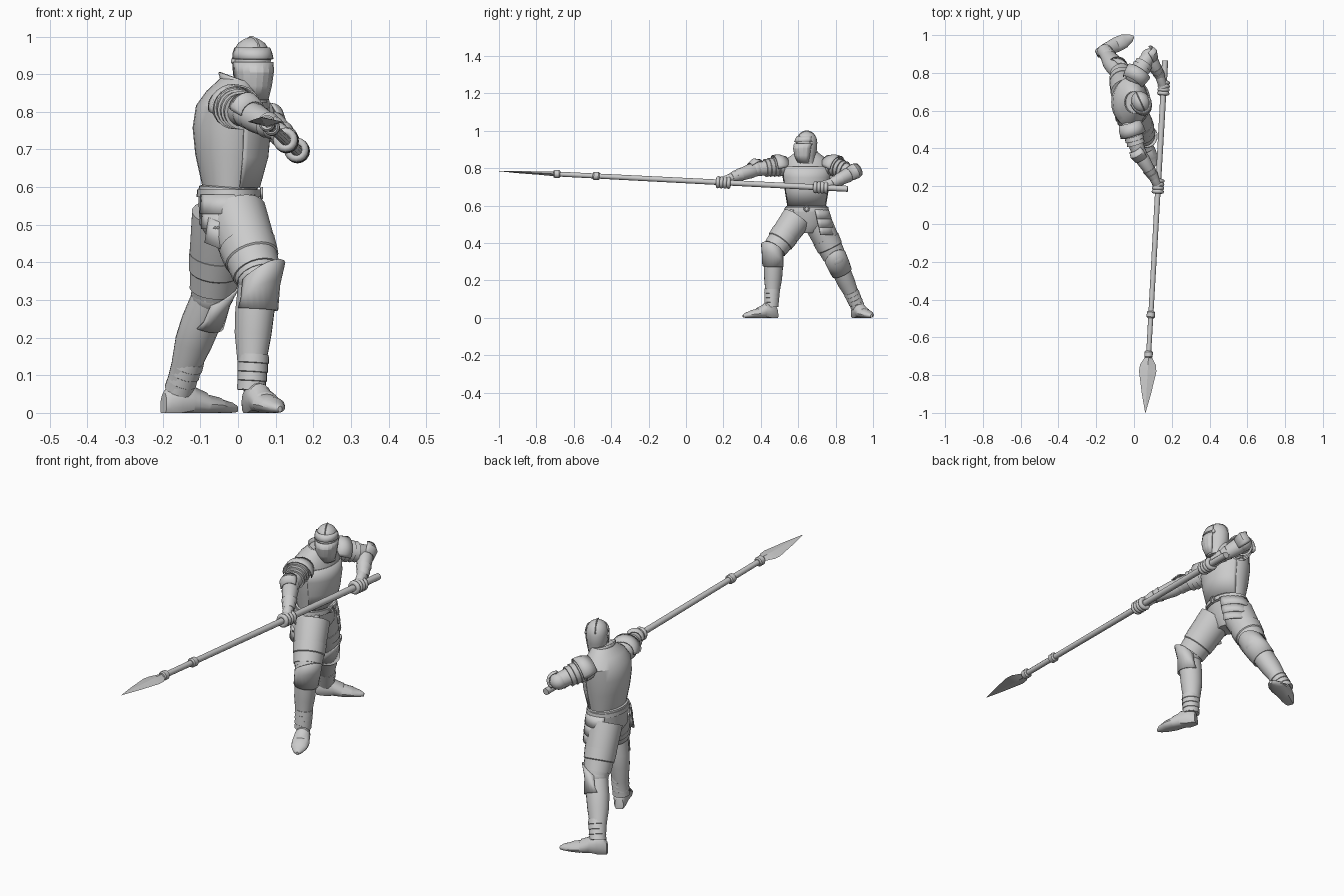
import bpy, bmesh, math
from mathutils import Vector as V

if "Cube" in bpy.data.objects:
    bpy.data.objects.remove(bpy.data.objects["Cube"])

X, Y, Z = V((1, 0, 0)), V((0, 1, 0)), V((0, 0, 1))


def finish(name, bm, thick=0, angle=32):
    bmesh.ops.recalc_face_normals(bm, faces=bm.faces)
    me = bpy.data.meshes.new(name)
    bm.to_mesh(me)
    bm.free()
    ob = bpy.data.objects.new(name, me)
    bpy.context.collection.objects.link(ob)
    bpy.ops.object.select_all(action='DESELECT')
    ob.select_set(True)
    bpy.context.view_layer.objects.active = ob
    if thick:
        m = ob.modifiers.new("plate", 'SOLIDIFY')
        m.thickness, m.offset = thick, 0
    bpy.ops.object.shade_smooth_by_angle(angle=math.radians(angle))
    return ob


def loft(name, rings, hint=X, sides=20, arc=None, thick=0.005, angle=32):
    """Skin elliptical rings (center, ru, rv[, normal]); arc in degrees makes an open plate."""
    bm = bmesh.new()
    axis = (V(rings[-1][0]) - V(rings[0][0])).normalized()
    a0, a1 = arc or (0, 360)
    n = sides + 1 if arc else sides
    rows = []
    for r in rings:
        t = V(r[3]).normalized() if len(r) > 3 else axis
        u = (hint - t * hint.dot(t)).normalized()
        v = t.cross(u)
        row = []
        for i in range(n):
            a = math.radians(a0 + (a1 - a0) * i / sides)
            p = V(r[0]) + u * r[1] * math.cos(a) + v * r[2] * math.sin(a)
            p.z = max(p.z, 0)
            row.append(bm.verts.new(p))
        rows.append(row)
    for A, B in zip(rows, rows[1:]):
        for i in range(sides):
            j = (i + 1) % n
            bm.faces.new((A[i], A[j], B[j], B[i]))
    if not arc:
        bm.faces.new(rows[0])
        bm.faces.new(rows[-1])
    return finish(name, bm, thick if arc else 0, angle)


def lames(name, p0, p1, r0, r1, n, flare=1.1, flat=1, **k):
    """Overlapping armour bands: a saw-tooth loft."""
    p0, p1, rings = V(p0), V(p1), []
    for i in range(n):
        for t, f in ((i / n, 1), ((i + .93) / n, flare)):
            r = (r0 + (r1 - r0) * t) * f
            rings.append((p0.lerp(p1, t), r, r * flat))
    return loft(name, rings, **k)


def ball(name, c, size, axis=Z):
    bm = bmesh.new()
    bmesh.ops.create_uvsphere(bm, u_segments=16, v_segments=10, radius=1)
    ob = finish(name, bm, angle=60)
    ob.location, ob.scale = c, size
    ob.rotation_mode = 'QUATERNION'
    ob.rotation_quaternion = axis.to_track_quat('Z', 'Y')
    return ob


def ring(name, c, R, r, axis):
    bpy.ops.mesh.primitive_torus_add(location=c, major_radius=R, minor_radius=r,
                                     major_segments=16, minor_segments=8,
                                     rotation=axis.to_track_quat('Z', 'Y').to_euler())
    bpy.context.object.name = name
    bpy.ops.object.shade_smooth_by_angle(angle=math.radians(60))


# spear
tip, butt = V((.06, -1, .785)), V((.165, .865, .69))
sdir = (butt - tip).normalized()
def on_spear(y):
    return tip.lerp(butt, (y + 1) / 1.865)
def spear_part(name, prof, **k):
    loft(name, [(on_spear(y), a, b) for y, a, b in prof], **k)
spear_part("spear_shaft", [(-.7, .013, .013), (.865, .016, .016)], sides=12)
spear_part("spear_blade", [(-1, .001, .001), (-.9, .024, .006), (-.78, .046, .009),
                           (-.745, .042, .011), (-.695, .013, .012)], sides=4, angle=20)
for y in (-.69, -.48):
    spear_part("spear_collar", [(y - .018, .017, .017), (y - .012, .022, .022),
                                (y + .012, .022, .022), (y + .018, .017, .017)], sides=14)

# torso armour
T = [(.575, -.024, .082, .115), (.597, -.024, .08, .11), (.6, -.022, .074, .104),
     (.68, -.02, .094, .117), (.75, -.02, .101, .128), (.81, -.02, .092, .132),
     (.85, -.012, .072, .108), (.885, 0, .048, .06)]
loft("cuirass", [((x, .645, z), a, b) for z, x, a, b in T], sides=28)
loft("breastplate", [((x + .004, .645, z), a, b, Z) for z, x, a, b in T[2:6]], arc=(-72, 72))
loft("waist_belt", [((-.024, .645, .574), .086, .119), ((-.024, .645, .594), .085, .116)], sides=28)
ring("belt_buckle", (.063, .645, .584), .013, .004, X)
loft("hips", [((-.028, .645, .455), .045, .05), ((-.028, .645, .5), .074, .105),
              ((-.026, .645, .58), .08, .113)])
# neck collar, higher at the nape
tilt = (.35, 0, 1)
loft("collar", [((.0, .645, .845), .066, .075, tilt), ((.004, .645, .868), .052, .056, tilt),
                ((.0, .645, .888), .053, .058, tilt)], arc=(0, 360))

# hip plates
def hip_plate(name, s, prof, arc):
    for i in range(len(prof) - 1):
        (z0, o0, w0), (z1, o1, w1) = prof[i:i + 2]
        loft(name, [((-.028, .645 + s * o0, z0), .088, .116, Z),
                    ((-.028, .645 + s * o1, z1 - .006), .09, .122, Z)],
             arc=(s * arc - w0, s * arc + w1), sides=10)
hip_plate("fauld_left", 1, [(.58, .0, 50), (.535, .01, 50), (.49, .018, 48), (.45, .024, 46)], 72)
hip_plate("fauld_right", -1, [(.58, .0, 55), (.535, .008, 52), (.495, .014, 45)], 88)
loft("tasset_point", [((-.03, .63, .5), .088, .118, (.4, 0, 1)),
                      ((-.045, .62, .435), .08, .108, (.4, 0, 1))], arc=(-125, -75), sides=8)

# legs
def leg(side, hip, knee, ankle, toe, heel, front, r):
    hip, knee, ankle, toe, heel, front = map(V, (hip, knee, ankle, toe, heel, front))
    mid = hip.lerp(knee, .55)
    loft(side + "_thigh", [(hip, r, r), (mid, r * .93, r * .9), (knee, r * .72, r * .72)], hint=front)
    lames(side + "_cuisse", hip.lerp(knee, .5), hip.lerp(knee, .95), r * .95, r * .76, 2, 1.05, hint=front)
    ball(side + "_knee_joint", knee, (.057, .057, .055))
    # greave with a raised point at the front of the knee
    up = (knee - ankle).normalized()
    slope = up - front * .75
    loft(side + "_knee_guard", [
        (knee + front * .012 + up * .008, .07, .06, slope), (knee + front * .006 - up * .045, .062, .058, slope),
        (knee - up * .085, .056, .054, up)], hint=front, arc=(-115, 115), sides=14)
    ts = [(.06, .052, .05), (.3, .053, .05), (.5, .05, .047), (.75, .039, .037), (.9, .037, .036), (1, .039, .037)]
    loft(side + "_greave", [(knee.lerp(ankle, t) - front * .006 * math.sin(t * 3), a, b) for t, a, b in ts], hint=front)
    lames(side + "_ankle_bands", knee.lerp(ankle, .68), ankle, .04, .036, 4, 1.07, hint=front)
    # pointed armoured shoe, flat sole
    prof = [(0, .02, .02, .035), (.06, .03, .026, .045), (.2, .034, .032, .05), (.36, .036, .036, .042),
            (.38, .033, .036, .039), (.55, .026, .04, .03), (.57, .023, .04, .027), (.75, .02, .037, .021),
            (.77, .018, .035, .019), (.92, .014, .022, .014), (1, .01, .006, .008)]
    loft(side + "_shoe", [(heel.lerp(toe, t) + Z * c, h, w) for t, c, w, h in prof], hint=Z, sides=16)
leg("front_leg", (-.005, .59, .53), (.054, .468, .36), (.036, .457, .06),
    (.112, .305, 0), (.028, .485, 0), V((.75, -.5, 0)).normalized(), .081)
leg("rear_leg", (-.045, .695, .53), (-.068, .8, .315), (-.157, .918, .06),
    (-.002, .992, 0), (-.198, .9, 0), V((.95, .1, .1)).normalized(), .078)

# arms
def arm(side, shoulder, elbow, wrist, hand_y, out):
    sh, el, wr, out = map(V, (shoulder, elbow, wrist, out))
    hand = on_spear(hand_y)
    d, f = (el - sh).normalized(), (wr - el).normalized()
    loft(side + "_upper_arm", [(sh, .046, .046), (el, .037, .037)], hint=Z)
    # layered shoulder plates
    ball(side + "_shoulder_cap", sh + Z * .002, (.057, .057, .045), d)
    lames(side + "_shoulder_plates", sh - d * .005, sh + d * .088, .052, .043, 4, 1.13, hint=Z)
    loft(side + "_shoulder_wing", [(sh - d * .035, .045, .055), (sh + d * .0, .06, .064), (sh + d * .035, .062, .067)],
         hint=Z, arc=(-100, 100), sides=14)
    # elbow guard
    ball(side + "_elbow_guard", el, (.041, .041, .039))
    loft(side + "_elbow_wing", [(el + out * .012 - f * .03, .034, .034, f), (el + out * .016, .042, .042, f),
                                (el + out * .012 + f * .035, .032, .036, f)], hint=out, arc=(-75, 75), sides=10)
    loft(side + "_forearm", [(el, .034, .034), (el.lerp(wr, .25), .039, .038), (el.lerp(wr, .6), .034, .032),
                             (wr, .026, .025)], hint=Z)
    # gauntlet gripping the shaft
    lames(side + "_gauntlet_cuff", wr + f * .01, wr - f * .05, .025, .032, 2, 1.12, hint=Z)
    palm = hand.lerp(wr, .35)
    loft(side + "_wrist", [(wr - f * .01, .025, .025), (palm, .029, .024), (hand, .022, .024)], hint=Z)
    ball(side + "_palm", hand.lerp(palm, .4), (.026, .03, .036), sdir)
    for i in range(4):
        ring(side + "_finger", hand + sdir * (.019 * (i - 1.5)), .022, .011, sdir)
arm("right_arm", (-.015, .505, .812), (.026, .375, .795), (.103, .25, .752), .2, (-.35, -.1, .9))
arm("left_arm", (.008, .78, .815), (.078, .888, .775), (.137, .785, .722), .72, (.2, .8, .45))

# helmet, turned toward the spear point
face = V((.42, -.9, 0)).normalized()
c = V((.036, .645, 0))
def head(name, prof, **k):
    loft(name, [(c + face * o + Z * z, a, b, Z) for z, o, a, b in prof], hint=face, **k)
head("helmet_skull", [(.825, .0, .044, .04), (.865, 0, .046, .041), (.9, -.002, .055, .047), (.94, 0, .059, .05),
                      (.965, 0, .053, .046), (.983, 0, .04, .034), (.994, 0, .022, .018), (.998, 0, .004, .004)], sides=24)
head("helmet_visor", [(.832, .01, .04, .038), (.87, .008, .058, .046), (.905, .006, .067, .051), (.932, .002, .066, .053)],
     arc=(-95, 95), sides=10, angle=15)
head("helmet_brow", [(.94, .002, .065, .053), (.956, .0, .06, .051), (.97, .0, .052, .046)], arc=(-95, 95), sides=12)
side = Z.cross(face)
for s in (1, -1):
    ball("visor_pivot", c + side * s * .05 + Z * .935 - face * .006, (.009, .009, .007), side)
# crest ridge over the skull
bm = bmesh.new()
rows = []
for i in range(13):
    a = math.radians(15 + 150 * i / 12)
    rows.append([bm.verts.new(c + Z * .937 + face * math.cos(a) * R * .98 + Z * math.sin(a) * R * 1.02 + side * w)
                 for R, w in ((.054, -.006), (.064, 0), (.054, .006))])
for A, B in zip(rows, rows[1:]):
    for j in range(3):
        k = (j + 1) % 3
        bm.faces.new((A[j], A[k], B[k], B[j]))
bm.faces.new(rows[0])
bm.faces.new(rows[-1])
finish("helmet_crest", bm)
